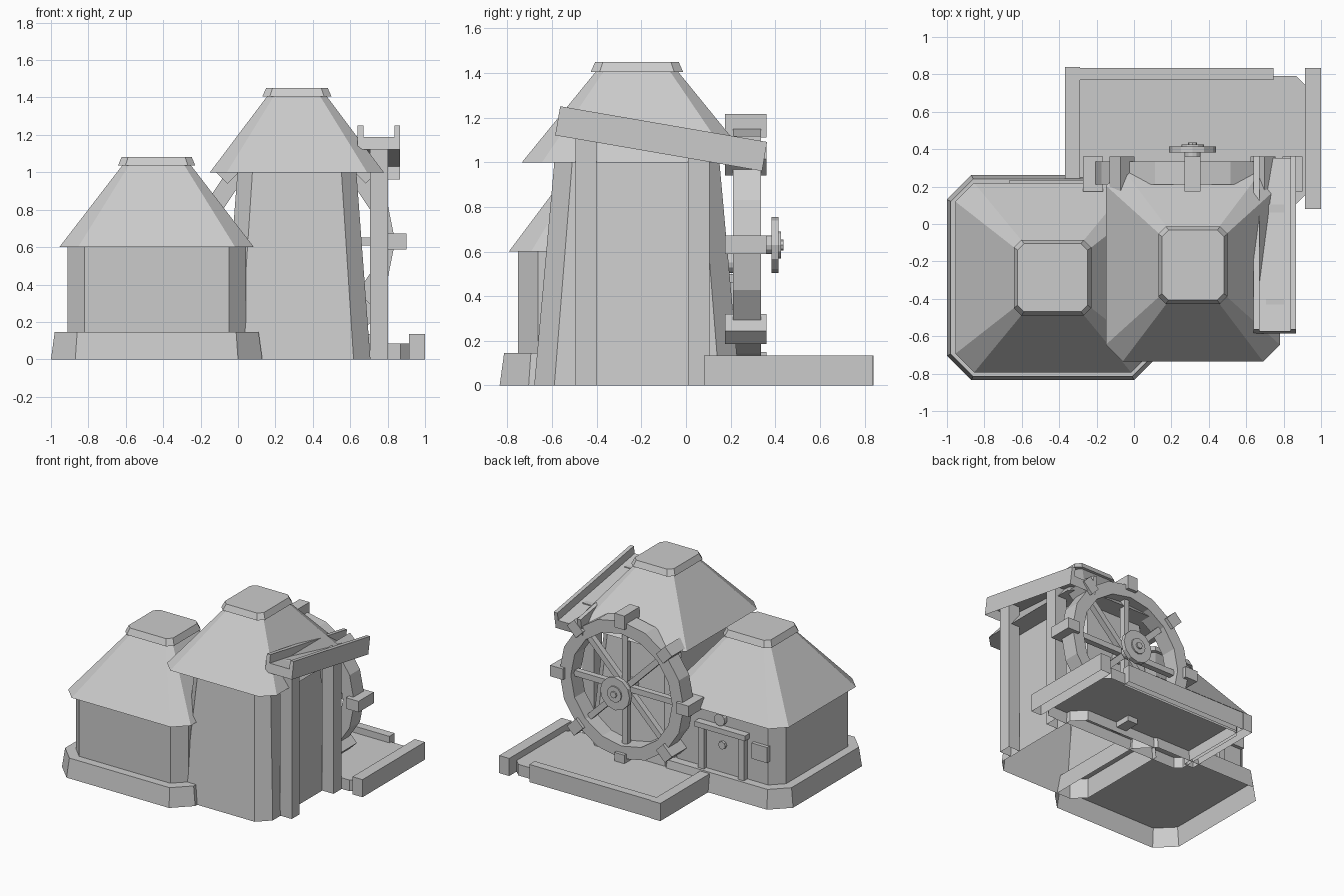
import bpy, bmesh
from math import pi, cos, sin, atan2, hypot
from mathutils import Matrix, Vector

if "Cube" in bpy.data.objects:
    bpy.data.objects.remove(bpy.data.objects["Cube"])

grey = bpy.data.materials.new("plain_grey")
grey.use_nodes = True
GREY = (0.6, 0.6, 0.6, 1)
grey.diffuse_color = GREY
grey.node_tree.nodes["Principled BSDF"].inputs["Base Color"].default_value = GREY


def finish(name, bm, is_open=False):
    bmesh.ops.recalc_face_normals(bm, faces=bm.faces)
    if is_open:
        # Leave the underside open
        bm.normal_update()
        under = [f for f in bm.faces if f.normal.z < -0.9]
        bmesh.ops.delete(bm, geom=under, context='FACES')
    mesh = bpy.data.meshes.new(name)
    bm.to_mesh(mesh)
    bm.free()
    mesh.materials.append(grey)
    obj = bpy.data.objects.new(name, mesh)
    bpy.context.scene.collection.objects.link(obj)
    return obj


def loft(name, centre, sections, is_open=False):
    """Stack of chamfered rectangles: (z, half x, half y, chamfer)."""
    bm = bmesh.new()
    rings = []
    for z, hx, hy, c in sections:
        pts = [(hx, c - hy), (hx, hy - c), (hx - c, hy), (c - hx, hy),
               (-hx, hy - c), (-hx, c - hy), (c - hx, -hy), (hx - c, -hy)]
        rings.append([bm.verts.new((centre[0] + x, centre[1] + y, z)) for x, y in pts])
    for low, high in zip(rings, rings[1:]):
        for i in range(8):
            j = (i + 1) % 8
            bm.faces.new((low[i], low[j], high[j], high[i]))
    bm.faces.new(rings[-1])
    bm.faces.new(rings[0][::-1])
    return finish(name, bm, is_open)


def box(name, x, y, z, turn=None, is_open=False):
    """Box from (min, max) ranges, with an optional extra matrix."""
    bm = bmesh.new()
    size = [r[1] - r[0] for r in (x, y, z)]
    mid = [(r[1] + r[0]) / 2 for r in (x, y, z)]
    mat = Matrix.Translation(mid) @ Matrix.Diagonal((*size, 1))
    bmesh.ops.create_cube(bm, size=1, matrix=(turn or Matrix()) @ mat)
    return finish(name, bm, is_open)


def disc(name, x, z, radius, y0, y1, sides=12):
    """Cylinder along y."""
    bm = bmesh.new()
    mat = Matrix.Translation((x, (y0 + y1) / 2, z)) @ Matrix.Rotation(pi / 2, 4, 'X')
    bmesh.ops.create_cone(bm, cap_ends=True, segments=sides, radius1=radius,
                          radius2=radius, depth=y1 - y0, matrix=mat)
    return finish(name, bm)


# Low house
house = (-0.435, -0.287)
loft("house_plinth", house, [(0, 0.565, 0.548, 0.13), (0.145, 0.545, 0.528, 0.12)], True)
loft("house_walls", house, [(0.145, 0.477, 0.465, 0.09), (0.6, 0.477, 0.465, 0.09)], True)
loft("house_roof", house, [(0.6, 0.52, 0.507, 0.1), (1.035, 0.185, 0.18, 0.035)])
loft("house_roof_cap", house, [(1.035, 0.207, 0.202, 0.04), (1.083, 0.187, 0.182, 0.035)])

# Tower
tower = (0.315, -0.22)
loft("tower_walls", tower, [(0, 0.393, 0.46, 0.09), (1.0, 0.318, 0.37, 0.08)], True)
loft("tower_roof", tower, [(1.0, 0.465, 0.515, 0.09), (1.405, 0.16, 0.185, 0.035)])
loft("tower_roof_cap", tower, [(1.405, 0.185, 0.207, 0.04), (1.45, 0.165, 0.187, 0.035)])

# Door, lamp and window on the back of the house
for side, x in (("left", -0.28), ("right", -0.62)):
    box(side + "_door_post", (x - 0.025, x + 0.025), (0.17, 0.22), (0.14, 0.47))
box("door_lintel", (-0.665, -0.235), (0.17, 0.235), (0.46, 0.5))
box("door_panel", (-0.6, -0.3), (0.17, 0.19), (0.14, 0.46))
disc("door_knob", -0.45, 0.36, 0.03, 0.18, 0.21, 8)
disc("door_lamp", -0.43, 0.55, 0.045, 0.17, 0.21)
box("house_window", (-0.83, -0.7), (0.17, 0.205), (0.325, 0.445))

# Mill pond with its kerbs
loft("pond_floor", (0.3, 0.45), [(0, 0.615, 0.34, 0.045), (0.085, 0.615, 0.34, 0.045)], True)
box("left_kerb", (0.915, 1.0), (0.08, 0.835), (0, 0.135), is_open=True)
box("right_kerb", (-0.37, -0.29), (0.2, 0.84), (0, 0.135), is_open=True)
box("back_kerb", (-0.29, 0.745), (0.77, 0.835), (0, 0.135), is_open=True)

# Water wheel rim
WX, WZ = 0.313, 0.63
bm = bmesh.new()
profile = [(0.527, 0.21), (0.527, 0.335), (0.43, 0.335), (0.43, 0.21)]
N = 16
rim = [[bm.verts.new((WX + r * cos(2 * pi * i / N), y, WZ + r * sin(2 * pi * i / N)))
        for r, y in profile] for i in range(N)]
for i in range(N):
    a, b = rim[i], rim[(i + 1) % N]
    for k in range(4):
        m = (k + 1) % 4
        bm.faces.new((a[k], a[m], b[m], b[k]))
finish("wheel_rim", bm)

# Paddles and spokes
for i in range(8):
    spin = Matrix.Translation((WX, 0, WZ)) @ Matrix.Rotation(i * pi / 4, 4, 'Y')
    box(f"wheel_paddle_{i + 1}", (0.48, 0.587), (0.175, 0.36), (-0.042, 0.042), spin)
    box(f"wheel_spoke_{i + 1}", (0.05, 0.45), (0.25, 0.295), (-0.022, 0.022), spin)

# Hub and axle
disc("wheel_axle", WX, WZ, 0.042, 0.1, 0.4)
disc("hub_flange", WX, WZ, 0.125, 0.382, 0.415)
disc("hub_ring", WX, WZ, 0.06, 0.41, 0.425)
disc("hub_pin", WX, WZ, 0.025, 0.42, 0.437, 8)

# Sloping water trough on two posts
for name, y, top in (("front_post", -0.495, 1.165), ("back_post", 0.01, 1.08)):
    box("trough_" + name, (0.705, 0.803), (y, y + 0.095), (0, top), is_open=True)
head, tail = Vector((0, -0.575, 1.185)), Vector((0, 0.352, 1.025))
run = tail - head
length = hypot(run.y, run.z)
slope = Matrix.Translation(head) @ Matrix.Rotation(atan2(run.z, run.y), 4, 'X')
box("trough_floor", (0.64, 0.867), (0, length), (-0.065, 0.005), slope, True)
for side, x in (("inner", 0.64), ("outer", 0.837)):
    box(f"trough_{side}_rail", (x, x + 0.03), (0, length), (0.005, 0.067), slope)
